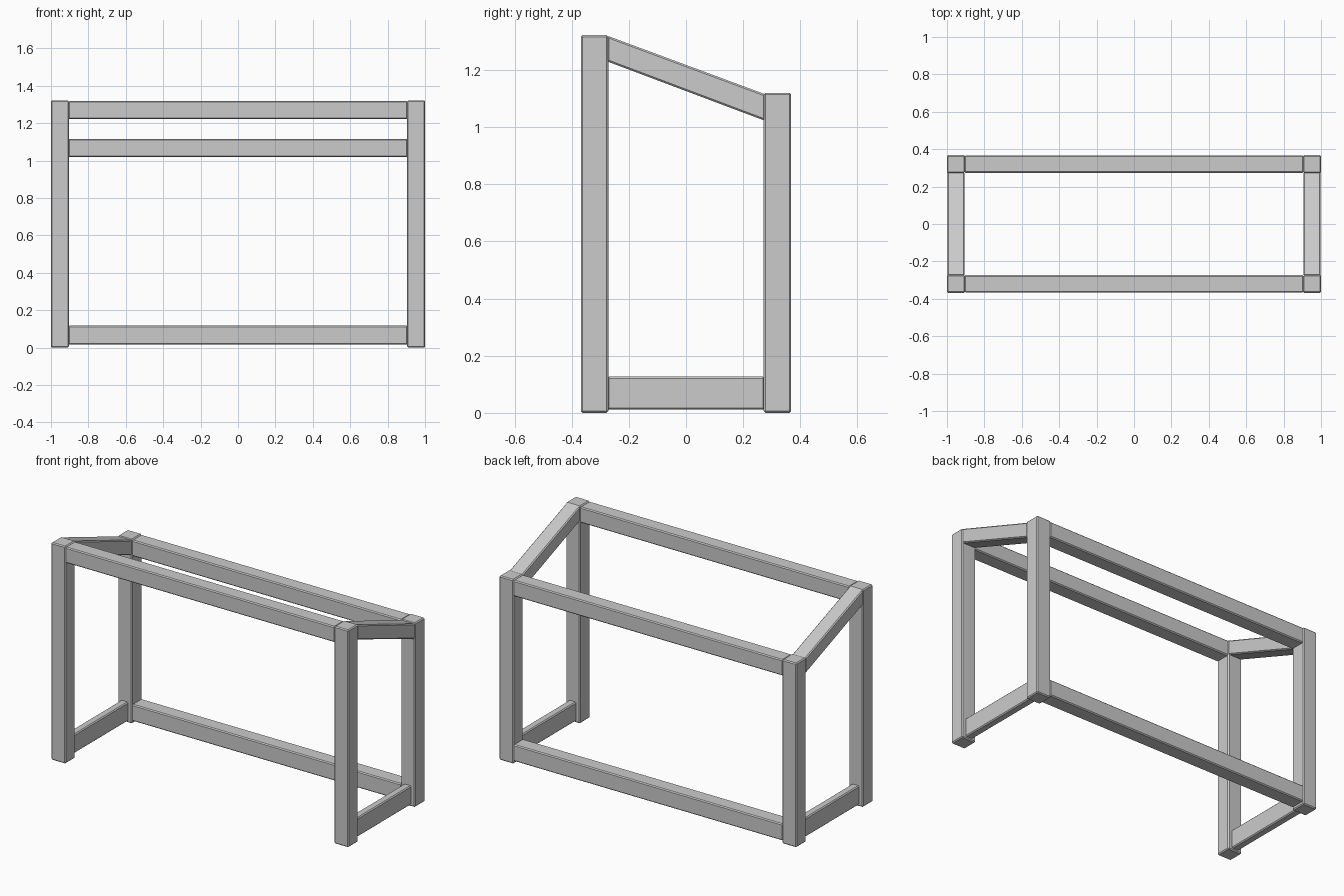
import bpy, bmesh

if "Cube" in bpy.data.objects:
    bpy.data.objects.remove(bpy.data.objects["Cube"])

def prism(name, pts, x0, x1, bevel=0.006):
    """Extrude a (y, z) profile from x0 to x1 with slightly eased edges."""
    bm = bmesh.new()
    a = [bm.verts.new((x0, y, z)) for y, z in pts]
    face = bm.faces.new(a)
    ext = bmesh.ops.extrude_face_region(bm, geom=[face])
    new = [v for v in ext["geom"] if isinstance(v, bmesh.types.BMVert)]
    bmesh.ops.translate(bm, vec=(x1 - x0, 0, 0), verts=new)
    bmesh.ops.recalc_face_normals(bm, faces=bm.faces[:])
    bmesh.ops.bevel(bm, geom=bm.edges[:], offset=bevel, segments=1,
                    profile=0.5, affect='EDGES')
    mesh = bpy.data.meshes.new(name)
    bm.to_mesh(mesh)
    bm.free()
    obj = bpy.data.objects.new(name, mesh)
    bpy.context.collection.objects.link(obj)
    return obj

def box(name, x, y, z):
    return prism(name, [(y[0], z[0]), (y[1], z[0]), (y[1], z[1]), (y[0], z[1])], *x)

FRONT, BACK = (-0.368, -0.272), (0.272, 0.368)
SPAN = (-0.907, 0.907)

for side, s in (("left", -1), ("right", 1)):
    outer = sorted((s * 0.904, s * 1.0))
    # Upright posts, taller at the front
    box(f"{side}_front_post", outer, FRONT, (0, 1.322))
    box(f"{side}_back_post", outer, BACK, (0, 1.12))
    # Thinner floor rail set into the middle of the posts
    box(f"{side}_floor_rail", sorted((s * 0.928, s * 0.976)), (-0.275, 0.275), (0.011, 0.127))
    # Sloping top rail
    prism(f"{side}_sloping_rail",
          [(-0.276, 1.230), (0.277, 1.022), (0.277, 1.115), (-0.276, 1.320)],
          *sorted((s * 0.906, s * 0.998)))

# Long cross rails
box("front_top_rail", SPAN, (-0.366, -0.274), (1.222, 1.318))
box("back_top_rail", SPAN, (0.274, 0.366), (1.019, 1.116))
box("back_floor_rail", SPAN, (0.274, 0.366), (0.016, 0.117))
